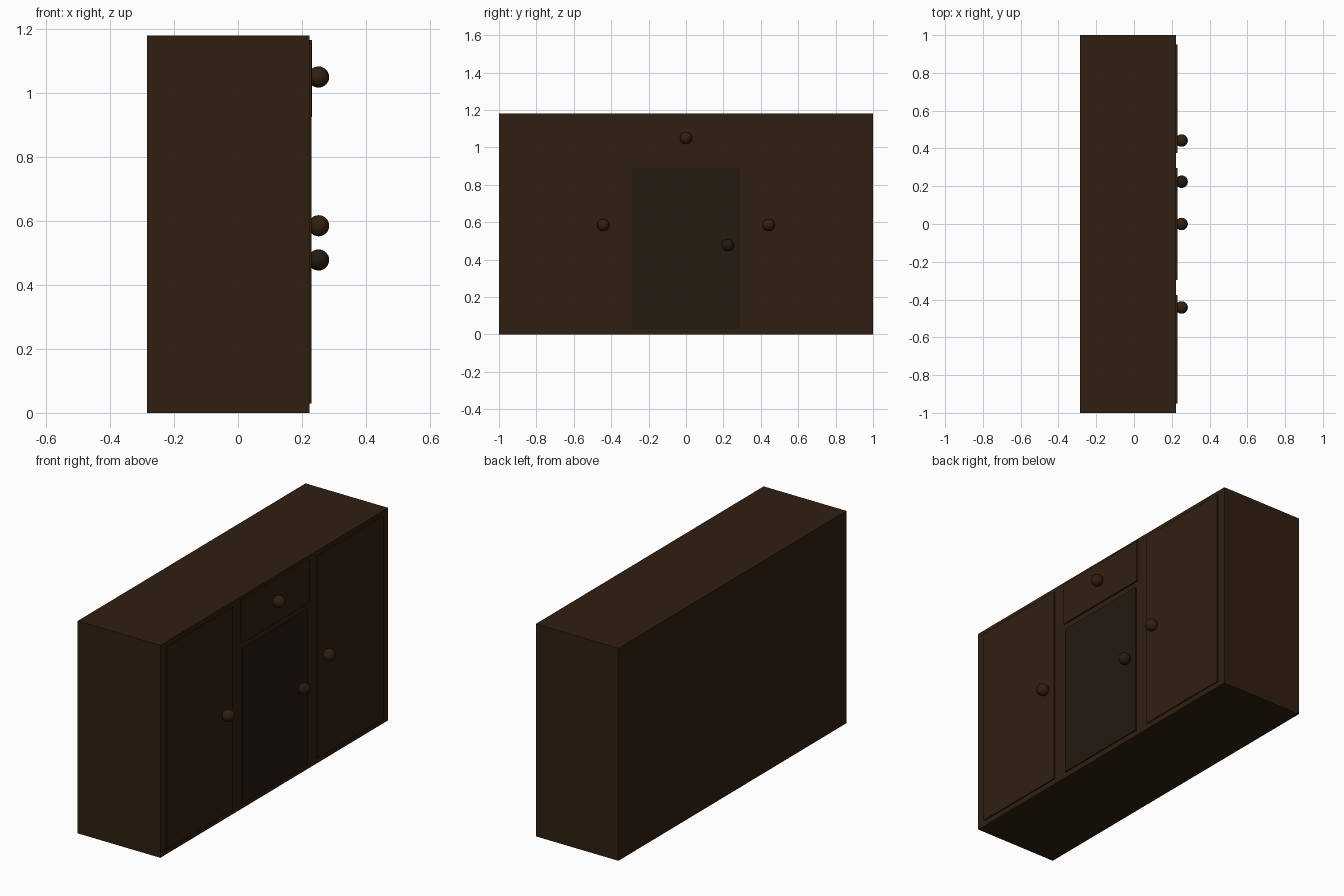
import bpy

if "Cube" in bpy.data.objects:
    bpy.data.objects.remove(bpy.data.objects["Cube"])


def material(name, rgb):
    m = bpy.data.materials.new(name)
    m.diffuse_color = (*rgb, 1)
    m.use_nodes = True
    m.node_tree.nodes["Principled BSDF"].inputs["Base Color"].default_value = m.diffuse_color
    return m


wood = material("dark_wood", (0.030, 0.0135, 0.005))
shade = material("darker_wood", (0.018, 0.010, 0.005))


def box(name, x, y, z, mat):
    """Box from (min, max) ranges on each axis."""
    size = [b - a for a, b in (x, y, z)]
    centre = [(a + b) / 2 for a, b in (x, y, z)]
    bpy.ops.mesh.primitive_cube_add(size=1, location=centre)
    ob = bpy.context.object
    ob.name = name
    ob.scale = size
    bpy.ops.object.transform_apply(location=False, rotation=False, scale=True)
    ob.data.materials.append(mat)
    return ob


def knob(name, y, z, mat):
    bpy.ops.mesh.primitive_uv_sphere_add(segments=32, ring_count=16, radius=0.033,
                                         location=(0.252, y, z))
    ob = bpy.context.object
    ob.name = name
    bpy.ops.object.shade_smooth()
    ob.data.materials.append(mat)


BACK, FACE, FRONT = -0.285, 0.223, 0.23

# Cabinet carcass
box("cabinet_body", (BACK, FACE), (-1, 1), (0, 1.18), wood)

# Pair of tall side doors, slightly proud of the face
for side, s in (("left", -1), ("right", 1)):
    y = sorted((s * 0.375, s * 0.95))
    box(side + "_door", (FACE - 0.01, FRONT), y, (0.03, 1.155), wood)
    knob(side + "_door_knob", s * 0.442, 0.585, wood)

# Central drawer
box("drawer_front", (FACE - 0.01, FRONT + 0.001), (-0.297, 0.297), (0.925, 1.165), wood)
knob("drawer_knob", 0, 1.05, wood)

# Central door below the drawer
box("centre_door", (FACE - 0.01, FRONT), (-0.288, 0.288), (0.03, 0.89), shade)
knob("centre_door_knob", 0.224, 0.478, shade)
